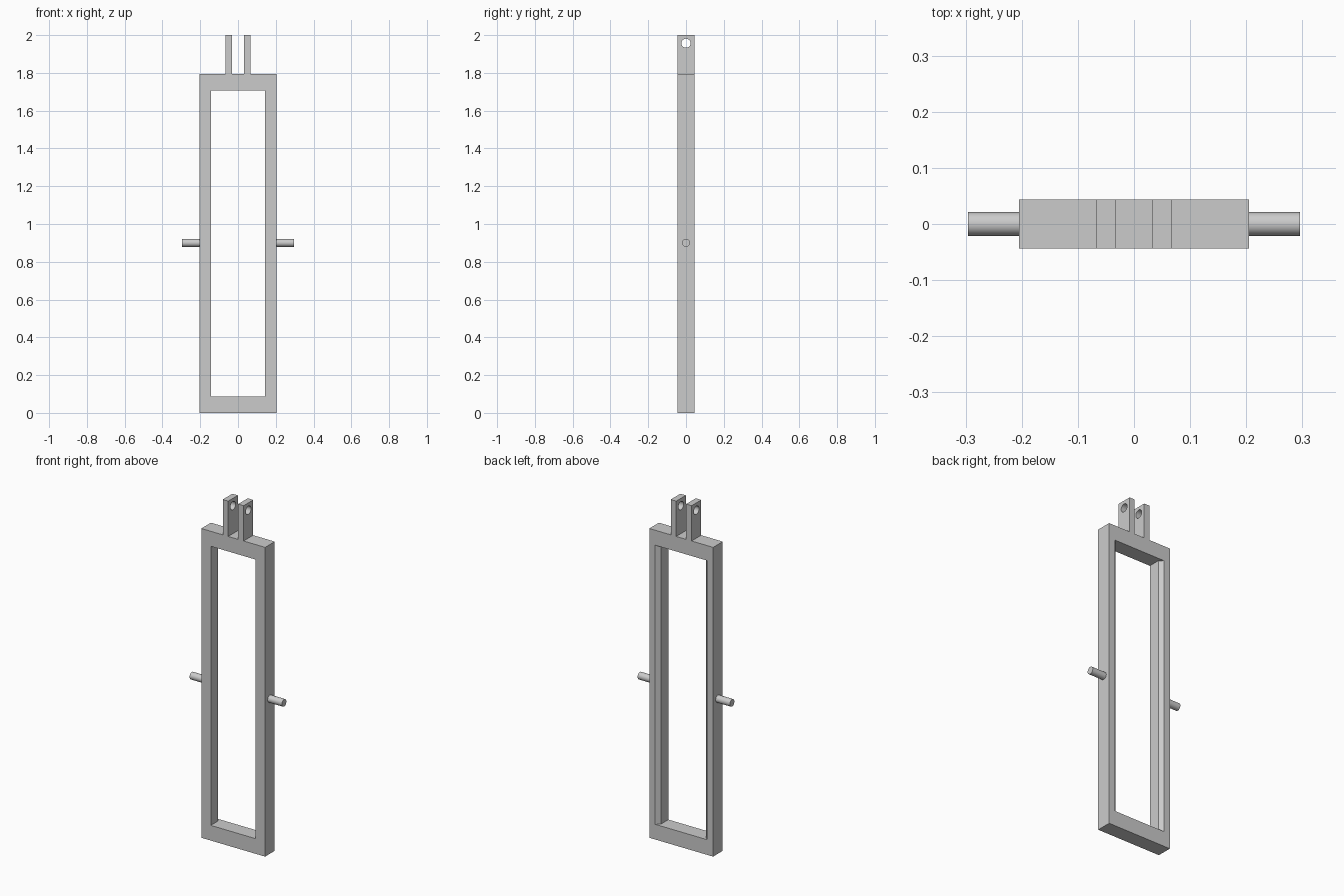
import bpy
import bmesh
import math
from mathutils import Matrix

if "Cube" in bpy.data.objects:
    bpy.data.objects.remove(bpy.data.objects["Cube"])

HALF_DEPTH = 0.044
FRAME_HALF_WIDTH, FRAME_TOP = 0.205, 1.795

steel = bpy.data.materials.new("plain grey")
steel.diffuse_color = (0.6, 0.6, 0.6, 1)
steel.use_nodes = True
steel.node_tree.nodes["Principled BSDF"].inputs["Base Color"].default_value = steel.diffuse_color


def make_object(name, bm):
    bmesh.ops.recalc_face_normals(bm, faces=bm.faces)
    mesh = bpy.data.meshes.new(name)
    bm.to_mesh(mesh)
    bm.free()
    mesh.materials.append(steel)
    obj = bpy.data.objects.new(name, mesh)
    bpy.context.collection.objects.link(obj)
    return obj


def prism(name, outline, z0, z1):
    """Extrude an x-y outline from z0 to z1."""
    bm = bmesh.new()
    face = bm.faces.new([bm.verts.new((x, y, z0)) for x, y in outline])
    ext = bmesh.ops.extrude_face_region(bm, geom=[face])
    verts = [g for g in ext["geom"] if isinstance(g, bmesh.types.BMVert)]
    bmesh.ops.translate(bm, verts=verts, vec=(0, 0, z1 - z0))
    return make_object(name, bm)


def box(name, x0, x1, z0, z1):
    d = HALF_DEPTH
    return prism(name, [(x0, -d), (x1, -d), (x1, d), (x0, d)], z0, z1)


def rod(name, x0, x1, z, radius):
    """Round bar along x."""
    bm = bmesh.new()
    place = Matrix.Translation(((x0 + x1) / 2, 0, z)) @ Matrix.Rotation(math.pi / 2, 4, 'Y')
    bmesh.ops.create_cone(bm, cap_ends=True, segments=32, radius1=radius,
                          radius2=radius, depth=x1 - x0, matrix=place)
    return make_object(name, bm)


def cut(obj, cutter):
    mod = obj.modifiers.new("cut", 'BOOLEAN')
    mod.operation = 'DIFFERENCE'
    mod.solver = 'EXACT'
    mod.object = cutter
    bpy.context.view_layer.objects.active = obj
    bpy.ops.object.modifier_apply(modifier=mod.name)
    bpy.data.objects.remove(cutter)


def smooth(obj):
    bpy.ops.object.select_all(action='DESELECT')
    obj.select_set(True)
    bpy.context.view_layer.objects.active = obj
    bpy.ops.object.shade_smooth_by_angle(angle=math.radians(30))


# Upright frame; the opening's side walls flare out at the back edge
frame = box("frame", -FRAME_HALF_WIDTH, FRAME_HALF_WIDTH, 0, FRAME_TOP)
half = [(0.144, -0.1), (0.144, 0.024), (0.167, HALF_DEPTH), (0.167, 0.1)]
opening = half + [(-x, y) for x, y in reversed(half)]
cut(frame, prism("opening_cutter", opening, 0.088, 1.708))

for side, sign in (("left", -1), ("right", 1)):
    # Drilled hanger lug on top of the frame
    x0, x1 = sorted((sign * 0.032, sign * 0.067))
    lug = box(side + "_lug", x0, x1, FRAME_TOP, 2.0)
    cut(lug, rod("hole_cutter", x0 - 0.05, x1 + 0.05, 1.957, 0.024))
    smooth(lug)

    # Pivot pin on the side of the frame
    x0, x1 = sorted((sign * FRAME_HALF_WIDTH, sign * 0.296))
    smooth(rod(side + "_pivot_pin", x0, x1, 0.9, 0.021))
